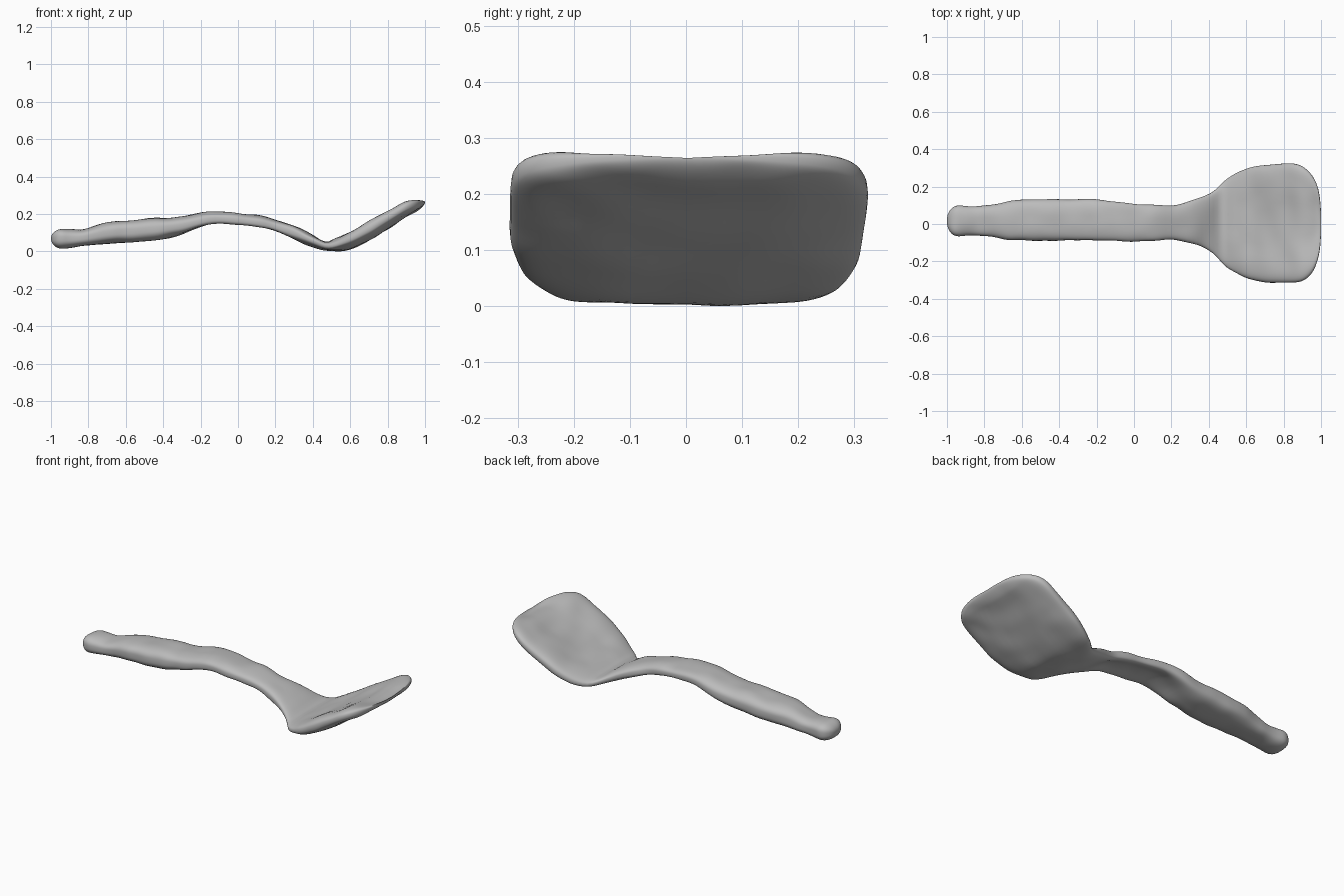
import bpy, bmesh, math
from mathutils import noise, Vector

cube = bpy.data.objects.get("Cube")
if cube:
    bpy.data.objects.remove(cube, do_unlink=True)


def make_material(name, colour):
    mat = bpy.data.materials.new(name)
    mat.use_nodes = True
    mat.diffuse_color = colour
    mat.node_tree.nodes["Principled BSDF"].inputs["Base Color"].default_value = colour
    return mat


# Side outline: x, underside height, upper height
SIDE = [(-1, .02, .12), (-.9, .02, .12), (-.82, .03, .122), (-.7, .043, .155),
        (-.5, .055, .175), (-.3, .085, .19), (-.15, .13, .215), (0, .13, .205),
        (.15, .11, .185), (.3, .06, .14), (.4, .025, .09), (.47, .005, .055),
        (.53, .003, .078), (.6, .015, .125), (.7, .06, .185), (.8, .12, .24),
        (.9, .187, .288), (1, .24, .292)]
# Plan outline: x, front edge, back edge
PLAN = [(-1, -.065, .1), (-.78, -.068, .1), (-.65, -.088, .125), (-.27, -.087, .133),
        (-.05, -.094, .115), (.2, -.085, .1), (.3, -.1, .125), (.42, -.155, .17),
        (.5, -.235, .24), (.6, -.29, .295), (.72, -.31, .318), (1, -.315, .32)]


def sample(table, x, column):
    """Smooth curve through the table's points."""
    def slope(i):
        a, b = table[max(i - 1, 0)], table[min(i + 1, len(table) - 1)]
        return (b[column] - a[column]) / (b[0] - a[0])
    i = max(k for k in range(len(table) - 1) if k == 0 or table[k][0] <= x)
    p, q = table[i], table[i + 1]
    span = q[0] - p[0]
    t = (x - p[0]) / span
    s = t * t * (3 - 2 * t)
    return (p[column] * (1 - s) + q[column] * s
            + span * t * (1 - t) * ((1 - t) * slope(i) - t * slope(i + 1)))


def round_off(distance, radius, power):
    """Factor that closes an end with a rounded corner."""
    u = max(0, 1 - distance / radius)
    return max(1 - u ** power, 0) ** (1 / power)


def ramp(x, start, end):
    t = min(max((x - start) / (end - start), 0), 1)
    return t * t * (3 - 2 * t)


def bend(value, power):
    return math.copysign(abs(value) ** power, value)


def section(x, count):
    """One closed ring around the utensil at x."""
    low, high = sample(SIDE, x, 1), sample(SIDE, x, 2)
    front, back = sample(PLAN, x, 1), sample(PLAN, x, 2)
    middle, half_height = (low + high) / 2, (high - low) / 2
    centre, half_width = (front + back) / 2, (back - front) / 2
    half_width *= round_off(1 + x, .08, 2.3) * round_off(1 - x, .18, 2.8)
    end = round_off(1 + x, .06, 2) * round_off(1 - x, .05, 2)
    half_height *= end
    dish = .04 * ramp(x, .5, .66) * end
    groove = .025 * ramp(x, -.4, -.2) * (1 - ramp(x, .2, .35))
    ring = []
    for k in range(count):
        angle = math.tau * k / count
        u, v = bend(math.cos(angle), .72), bend(math.sin(angle), .72)
        z = middle + half_height * v
        hollow = (1 - u * u) ** 1.3
        # shallow bowl on the blade, channel beneath the handle
        z += groove * hollow * -v if v < 0 else -dish * hollow * v
        point = Vector((x, centre + half_width * u, z))
        # gently uneven surface
        lump = .007 * end * noise.noise(point * 9)
        ring.append(point + Vector((0, lump * u, lump * v)))
    return ring


# Handle, neck and blade as one continuous skin
STATIONS, AROUND = 140, 56
bm = bmesh.new()
rings = []
for j in range(STATIONS):
    x = -math.cos(math.pi * (j + .3) / (STATIONS - .4))
    rings.append([bm.verts.new(p) for p in section(x, AROUND)])
for a, b in zip(rings, rings[1:]):
    for k in range(AROUND):
        n = (k + 1) % AROUND
        bm.faces.new((a[k], a[n], b[n], b[k]))
bm.faces.new(rings[0])
bm.faces.new(rings[-1][::-1])
bmesh.ops.recalc_face_normals(bm, faces=bm.faces)

# Rest the lowest point on the ground
lowest = min(v.co.z for v in bm.verts)
bmesh.ops.translate(bm, verts=bm.verts, vec=(0, 0, -lowest))

mesh = bpy.data.meshes.new("spatula")
bm.to_mesh(mesh)
bm.free()
mesh.materials.append(make_material("plain grey", (.5, .5, .5, 1)))
spatula = bpy.data.objects.new("spatula", mesh)
bpy.context.collection.objects.link(spatula)
bpy.context.view_layer.objects.active = spatula
spatula.select_set(True)
bpy.ops.object.shade_smooth_by_angle(angle=math.radians(50))
